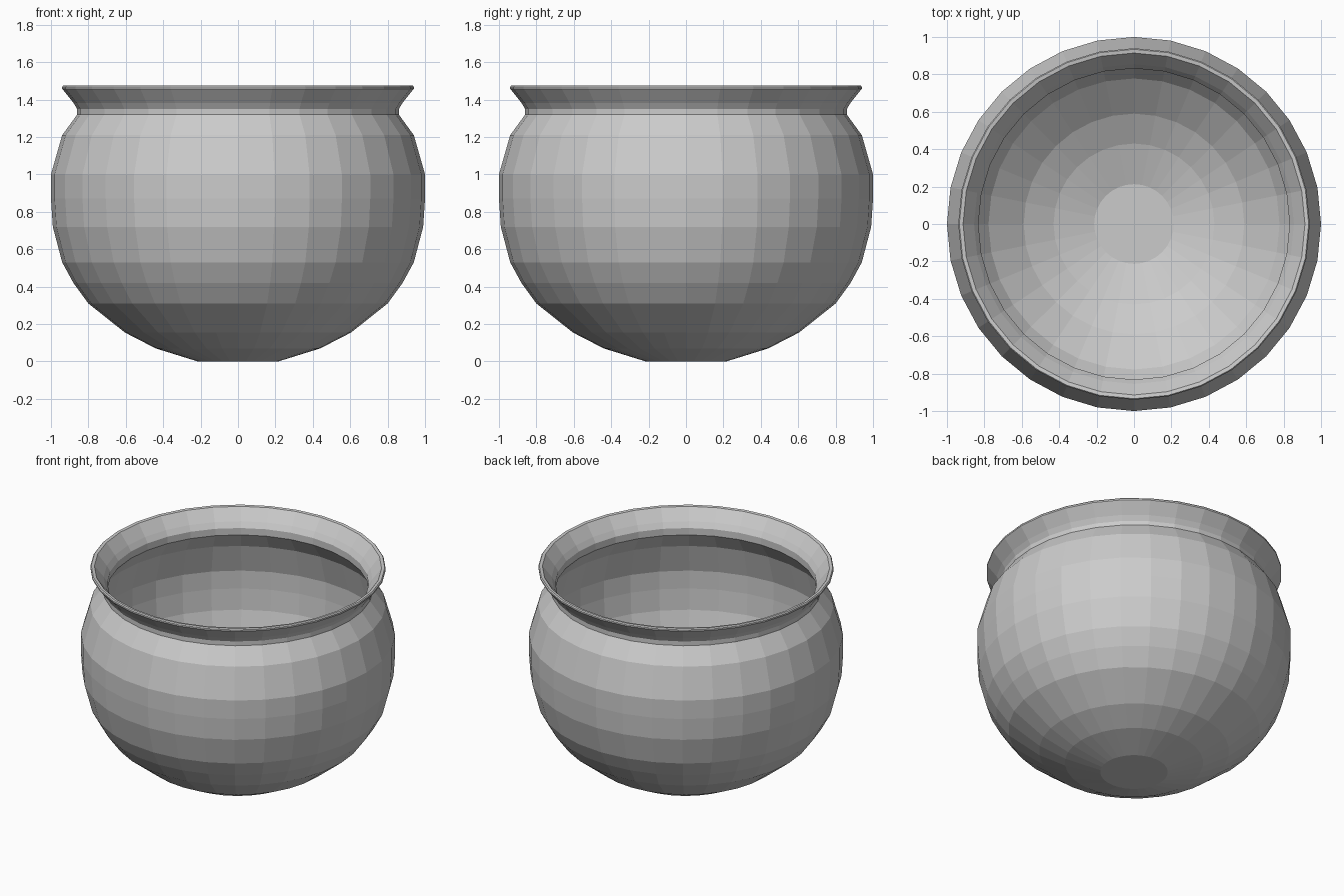
import bpy, bmesh
from math import cos, sin, tau

if "Cube" in bpy.data.objects:
    bpy.data.objects.remove(bpy.data.objects["Cube"])

SIDES = 32

# Outer wall from base to rim, then inner wall back down to the floor (radius, z)
outer = [(0.215, 0), (0.44, 0.07), (0.605, 0.155), (0.80, 0.31), (0.88, 0.42),
         (0.94, 0.53), (0.99, 0.72), (1.0, 0.87), (1.0, 1.0), (0.94, 1.21),
         (0.86, 1.32), (0.86, 1.35), (0.88, 1.383), (0.94, 1.458), (0.94, 1.468)]
inner = [(0.934, 1.475), (0.914, 1.472), (0.855, 1.395), (0.832, 1.358), (0.832, 1.31),
         (0.913, 1.195), (0.97, 0.995), (0.97, 0.87), (0.96, 0.725),
         (0.912, 0.54), (0.853, 0.435), (0.778, 0.333), (0.59, 0.182),
         (0.43, 0.099), (0.213, 0.03)]


def lathe(name, profile):
    """Spin a profile round z and cap both ends."""
    bm = bmesh.new()
    rings = [[bm.verts.new((r * cos(tau * i / SIDES), r * sin(tau * i / SIDES), z))
              for i in range(SIDES)] for r, z in profile]
    for a, b in zip(rings, rings[1:]):
        for i in range(SIDES):
            j = (i + 1) % SIDES
            bm.faces.new((a[i], a[j], b[j], b[i]))
    bm.faces.new(rings[0][::-1])
    bm.faces.new(rings[-1])
    bmesh.ops.recalc_face_normals(bm, faces=bm.faces[:])
    mesh = bpy.data.meshes.new(name)
    bm.to_mesh(mesh)
    bm.free()
    obj = bpy.data.objects.new(name, mesh)
    bpy.context.collection.objects.link(obj)
    return obj


# Hollow round pot with flared rim
lathe("pot", outer + inner)
